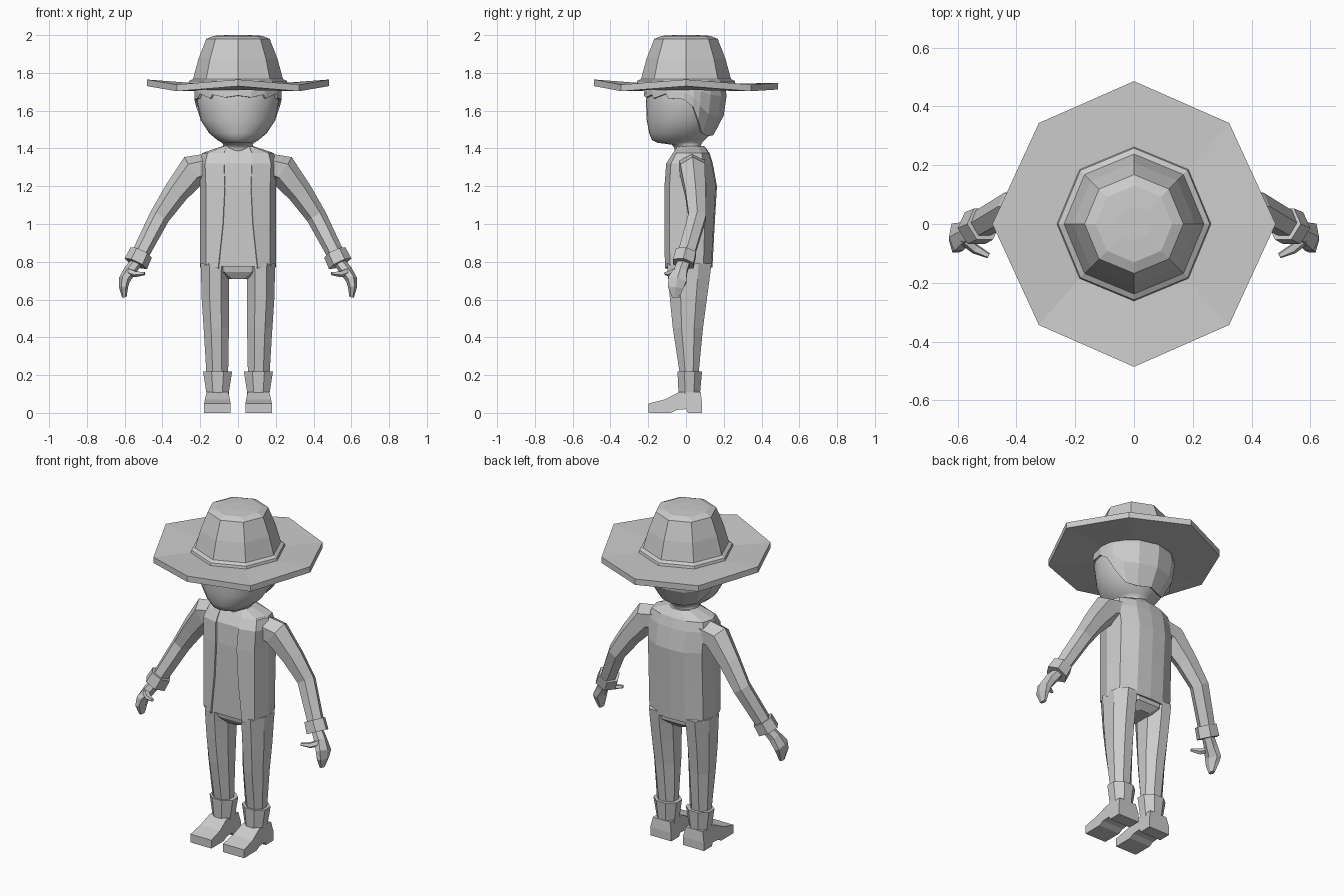
import bpy, bmesh
from math import sin, cos, pi, radians
from mathutils import Vector

if "Cube" in bpy.data.objects:
    bpy.data.objects.remove(bpy.data.objects["Cube"])


def grid(name, rows, closed=True, caps=True, mirror=False, thick=0, smooth=False):
    """Skin a list of equal-length point rows into a mesh object."""
    bm = bmesh.new()
    vs = [[bm.verts.new(p) for p in r] for r in rows]
    n = len(rows[0])
    for a, b in zip(vs, vs[1:]):
        for j in range(n if closed else n - 1):
            k = (j + 1) % n
            bm.faces.new((a[j], a[k], b[k], b[j]))
    if caps:
        bm.faces.new(vs[0][::-1])
        bm.faces.new(vs[-1])
        bmesh.ops.recalc_face_normals(bm, faces=bm.faces[:])
    me = bpy.data.meshes.new(name)
    bm.to_mesh(me)
    bm.free()
    for f in me.polygons:
        f.use_smooth = smooth
    ob = bpy.data.objects.new(name, me)
    bpy.context.collection.objects.link(ob)
    if mirror:
        ob.modifiers.new("mirror", 'MIRROR').merge_threshold = 0.002
    if thick:
        s = ob.modifiers.new("thickness", 'SOLIDIFY')
        s.thickness, s.offset = thick, -1
    return ob


def ring(n, x, z, rx, y0, y1, turn=0):
    """Horizontal n-gon centred on x, spanning y0..y1; angle 0 is the front."""
    k = 1 / cos(pi / n) if turn else 1
    yc, ry = (y0 + y1) / 2, (y1 - y0) / 2
    a = [2 * pi * (j + turn) / n for j in range(n)]
    return [(x + k * rx * sin(t), yc - k * ry * cos(t), z) for t in a]


def limb(name, path, n=6, turn=0):
    """Mirrored tube; path items are (x, y, z, in-plane radius, y radius)."""
    rows = []
    pts = [Vector(p[:3]) for p in path]
    for i, p in enumerate(path):
        d = (pts[min(i + 1, len(pts) - 1)] - pts[max(i - 1, 0)]).normalized()
        u = d.cross(Vector((0, 1, 0))).normalized()
        v = u.cross(d)
        rows.append([pts[i] + u * p[3] * cos(t) + v * p[4] * sin(t)
                     for t in [2 * pi * (j + turn) / n for j in range(n)]])
    return grid(name, rows, mirror=True)


def lerp_table(table, t):
    for a, b in zip(table, table[1:]):
        if t <= b[0]:
            f = (t - a[0]) / (b[0] - a[0])
            return [p + (q - p) * f for p, q in zip(a, b)]
    return table[-1]


# Head with neck: z, half width, front y, back y
HEAD = [(1.36, .085, -.06, .09), (1.40, .08, -.06, .08), (1.42, .078, -.075, .08),
        (1.43, .085, -.15, .085), (1.445, .11, -.18, .10), (1.48, .152, -.195, .135),
        (1.55, .198, -.208, .175), (1.65, .218, -.212, .195), (1.72, .216, -.205, .195),
        (1.80, .18, -.17, .17)]
grid("head", [ring(32, 0, *h) for h in HEAD], smooth=True)
bpy.context.view_layer.objects.active = bpy.data.objects["head"]
bpy.data.objects["head"].select_set(True)
bpy.ops.object.shade_smooth_by_angle(angle=radians(60))

# Hair shell with a ragged fringe: angle from front, lower edge height
EDGE = [(0, 1.68), (18, 1.67), (36, 1.685), (40, 1.665), (62, 1.69), (66, 1.665),
        (88, 1.66), (102, 1.62), (112, 1.55), (128, 1.48), (150, 1.465), (180, 1.47)]
angles = [e[0] for e in EDGE] + [360 - e[0] for e in EDGE[-2:0:-1]]
rows = []
for f in (0, .35, .7, 1):
    row = []
    for a in angles:
        low = lerp_table(EDGE, min(a, 360 - a))[1]
        z = low + (1.77 - low) * f
        _, rx, y0, y1 = lerp_table(HEAD, z)
        t = radians(a)
        row.append(((rx + .014) * sin(t), (y0 + y1) / 2 - ((y1 - y0) / 2 + .014) * cos(t)
                    + .006 * (1 - cos(t)) / 2, z))
    rows.append(row)
grid("hair", rows, caps=False, thick=.02)

# Hat: octagonal brim with a waved edge, then the crown
def rim(dz):
    r = []
    for x, y, z in ring(8, 0, 1.70, .482, -.486, .486):
        lift = .03 if abs(x) > .4 else (.03 if y < -.4 else (.012 if y > .4 else .003))
        r.append((x * (.95 if abs(abs(x) - .34) < .02 else 1), y, z + lift + dz))
    return r


def octa(r, z):
    return ring(8, 0, z, r, -r, r)


grid("hat", [octa(.15, 1.715), octa(.24, 1.71), rim(0), rim(.035), octa(.262, 1.742),
             octa(.258, 1.757), octa(.238, 1.768), octa(.209, 1.875),
             octa(.168, 1.98), octa(.13, 1.996), octa(.06, 2.0)])

# Torso levels: z, half width, front y, back y, lapel x
TORSO = [(.77, .20, -.112, .140, .105), (1.0, .20, -.114, .152, .08),
         (1.2, .20, -.114, .164, .07), (1.32, .205, -.105, .142, .075),
         (1.375, .19, -.07, .125, .075), (1.41, .08, -.045, .10, .06)]


def section(z, w, y0, y1, lapel):
    m, d0, d1 = .02, y0 - .02, y1 - .02
    return [(lapel, y0, z), (max(w * .85, lapel + .004), m + d0 * .8, z), (w, m + d0 * .1, z),
            (w * .9, m + d1 * .6, z), (w * .45, m + d1 * .95, z), (0, y1, z)]


jacket = [section(*t) for t in TORSO]
for p in (0, 1):
    x, y, z = jacket[0][p]
    jacket[0][p] = (x, y, z - .005 + .02 * p)
grid("jacket", jacket, closed=False, caps=False, mirror=True, thick=.014)

# Shirt under the jacket
rows = []
for t in TORSO:
    half = [(x * .94, y * .93, z + .004) for x, y, z in section(*t)]
    rows.append(half + [(-x, y, z) for x, y, z in half[-2::-1]])
grid("shirt", rows)

# Sleeves, cuffs, hands and thumbs
limb("sleeve", [(.12, .03, 1.315, .065, .08), (.235, .035, 1.285, .085, .075),
                (.33, .05, 1.165, .066, .062), (.415, .06, 1.04, .054, .054),
                (.52, .0, .835, .046, .05)])
limb("cuff", [(.512, .0, .85, .062, .062), (.541, -.014, .79, .066, .064)], 6)
limb("hand", [(.535, -.01, .80, .03, .036), (.572, -.028, .752, .034, .04),
              (.602, -.045, .705, .03, .056), (.606, -.055, .665, .024, .048),
              (.602, -.055, .612, .012, .022)])
limb("thumb", [(.585, -.05, .75, .02, .018), (.54, -.085, .735, .017, .018),
               (.495, -.108, .738, .009, .010)], 5)

# Trousers: hip block and tapered legs
grid("hips", [ring(8, 0, .71, .075, -.06, .09, .5), ring(8, 0, .745, .17, -.085, .125, .5),
              ring(8, 0, .80, .18, -.095, .13, .5)])
LEG = [(.18, .105, .05, -.03, .065), (.22, .11, .058, -.035, .068), (.45, .115, .067, -.07, .09),
       (.60, .12, .072, -.085, .11), (.71, .121, .074, -.094, .125), (.79, .12, .078, -.10, .135)]
grid("leg", [ring(8, x, z, r, a, b, .5) for z, x, r, a, b in LEG], mirror=True)

# Boots: flared shaft over an extruded foot profile
SHAFT = [(.08, .06, -.04, .075), (.11, .06, -.04, .075), (.22, .077, -.045, .085),
         (.22, .058, -.032, .07)]
grid("boot_shaft", [ring(8, .108, z, r, a, b, .5) for z, r, a, b in SHAFT], mirror=True)
FOOT = [(-.198, 0), (-.08, 0), (-.05, .016), (.0, .02), (.01, 0), (.085, 0), (.085, .05),
        (.078, .11), (-.035, .11), (-.11, .072), (-.198, .05)]


def foot_side(s):
    return [(.109 + s * (.07 if z < .06 else .066 if z < .1 else .057), y, z) for y, z in FOOT]


grid("boot_foot", [foot_side(-1), foot_side(1)], mirror=True)
